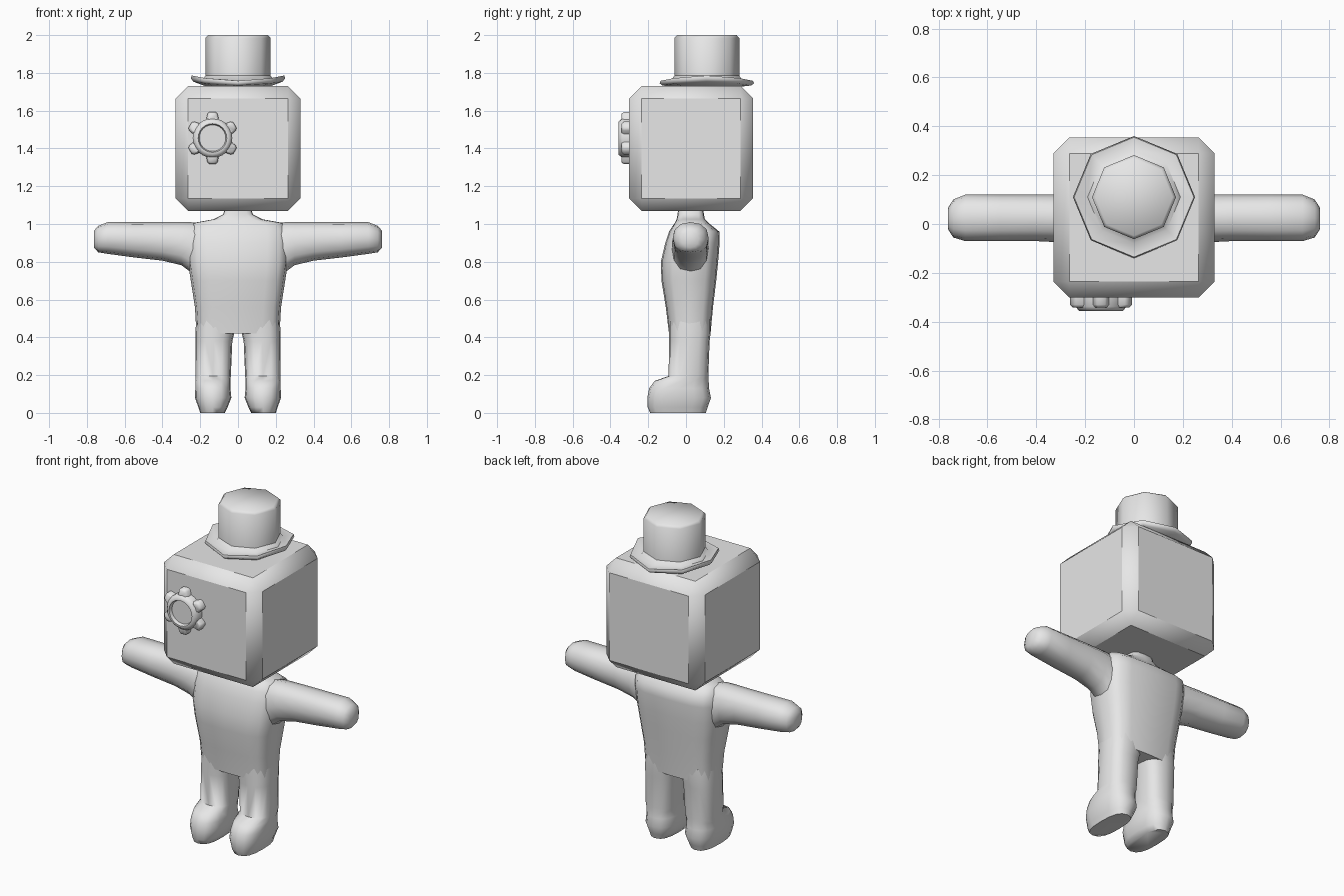
import bpy, bmesh, math
from mathutils import Vector

if "Cube" in bpy.data.objects:
    bpy.data.objects.remove(bpy.data.objects["Cube"])

grey = bpy.data.materials.new("plain_grey")
grey.diffuse_color = (0.8, 0.8, 0.8, 1)
grey.use_nodes = True
grey.node_tree.nodes["Principled BSDF"].inputs["Base Color"].default_value = grey.diffuse_color


def finish(name, bm, bevel=0, mirror=False, angle=65):
    bmesh.ops.recalc_face_normals(bm, faces=bm.faces)
    me = bpy.data.meshes.new(name)
    bm.to_mesh(me)
    bm.free()
    me.materials.append(grey)
    ob = bpy.data.objects.new(name, me)
    bpy.context.collection.objects.link(ob)
    if bevel:
        mod = ob.modifiers.new("bevel", 'BEVEL')
        mod.width, mod.segments = bevel, 1
        mod.limit_method, mod.angle_limit = 'ANGLE', math.radians(50)
    if mirror:
        ob.modifiers.new("mirror", 'MIRROR')
    bpy.ops.object.select_all(action='DESELECT')
    ob.select_set(True)
    bpy.context.view_layer.objects.active = ob
    bpy.ops.object.shade_smooth_by_angle(angle=math.radians(angle))
    return ob


def skin(bm, rings):
    """Bridge equal rings of points and cap both ends."""
    rows = [[bm.verts.new(p) for p in r] for r in rings]
    n = len(rows[0])
    for a, b in zip(rows, rows[1:]):
        for i in range(n):
            j = (i + 1) % n
            bm.faces.new((a[i], a[j], b[j], b[i]))
    bm.faces.new(rows[0])
    bm.faces.new(rows[-1])


def loft(name, sections, place, power, n=16, **kw):
    """Sections are (station, a_min, a_max, b_min, b_max) rounded boxes."""
    rings = []
    for t, a0, a1, b0, b1 in sections:
        ring = []
        for i in range(n):
            w = 2 * math.pi * i / n
            c, s = math.cos(w), math.sin(w)
            u = math.copysign(abs(c) ** (2 / power), c)
            v = math.copysign(abs(s) ** (2 / power), s)
            ring.append(place(t, (a0 + a1) / 2 + u * (a1 - a0) / 2,
                              (b0 + b1) / 2 + v * (b1 - b0) / 2))
        rings.append(ring)
    bm = bmesh.new()
    skin(bm, rings)
    return finish(name, bm, **kw)


def upright(t, a, b):
    return Vector((a, b, t))


def sideways(t, a, b):
    return Vector((t, a, b))


# Torso with shoulders and neck
loft("torso", [
    (0.42, -0.22, 0.22, -0.09, 0.13),
    (0.56, -0.228, 0.228, -0.107, 0.143),
    (0.70, -0.25, 0.25, -0.13, 0.16),
    (0.80, -0.265, 0.265, -0.133, 0.17),
    (0.90, -0.27, 0.27, -0.11, 0.178),
    (0.96, -0.265, 0.265, -0.09, 0.176),
    (1.005, -0.24, 0.24, -0.06, 0.12),
    (1.025, -0.13, 0.13, -0.05, 0.10),
    (1.05, -0.08, 0.08, -0.045, 0.095),
    (1.09, -0.065, 0.065, -0.04, 0.09)], upright, 3.6)

# Arms, with a flared underarm
loft("arms", [
    (0.18, -0.075, 0.12, 0.68, 1.0),
    (0.25, -0.075, 0.12, 0.745, 1.01),
    (0.30, -0.075, 0.12, 0.782, 1.01),
    (0.40, -0.07, 0.12, 0.806, 1.01),
    (0.55, -0.07, 0.12, 0.823, 1.01),
    (0.69, -0.07, 0.12, 0.842, 1.01),
    (0.74, -0.055, 0.10, 0.85, 0.99),
    (0.762, -0.02, 0.065, 0.875, 0.965)], sideways, 2.3, n=12, mirror=True)

# Legs with feet pointing forward
loft("legs", [
    (0.0, 0.07, 0.20, -0.19, 0.105),
    (0.03, 0.055, 0.21, -0.203, 0.115),
    (0.08, 0.035, 0.228, -0.205, 0.132),
    (0.13, 0.04, 0.226, -0.195, 0.122),
    (0.17, 0.04, 0.226, -0.165, 0.12),
    (0.195, 0.038, 0.226, -0.092, 0.118),
    (0.38, 0.03, 0.225, -0.09, 0.125),
    (0.42, 0.02, 0.225, -0.09, 0.13),
    (0.50, 0.005, 0.222, -0.09, 0.13)], upright, 2.6, mirror=True)

# Head: a bevelled block
bm = bmesh.new()
bmesh.ops.create_cube(bm, size=1)
for v in bm.verts:
    v.co = Vector((v.co.x * 0.66, v.co.y * 0.655 + 0.027, v.co.z * 0.66 + 1.40))
finish("head", bm, bevel=0.065)


# Eight-sided hat
def hat_ring(r, z, curl=0):
    ring = []
    for i in range(8):
        w = math.pi * i / 4
        ring.append((r * math.cos(w), 0.11 + r * math.sin(w),
                     z + curl * math.cos(w) ** 2))
    return ring


bm = bmesh.new()
skin(bm, [hat_ring(0.16, 1.725), hat_ring(0.235, 1.733, 0.02),
          hat_ring(0.25, 1.745, 0.025), hat_ring(0.245, 1.758, 0.028),
          hat_ring(0.19, 1.76, 0.005), hat_ring(0.172, 1.785)])
finish("hat_brim", bm)

bm = bmesh.new()
skin(bm, [hat_ring(0.172, 1.74), hat_ring(0.172, 1.985),
          hat_ring(0.158, 2.0)])
finish("hat_crown", bm, angle=50)

# Gear eye: dished disc plus six teeth
GX, GZ = -0.135, 1.455


def gear_ring(r, y, n=24):
    return [(GX + r * math.cos(2 * math.pi * i / n), y,
             GZ + r * math.sin(2 * math.pi * i / n)) for i in range(n)]


bm = bmesh.new()
skin(bm, [gear_ring(0.105, -0.29), gear_ring(0.105, -0.338),
          gear_ring(0.088, -0.357), gear_ring(0.076, -0.357),
          gear_ring(0.070, -0.338)])
finish("gear_eye", bm, angle=50)

bm = bmesh.new()
for k in range(6):
    w = math.pi / 2 + k * math.pi / 3
    out = Vector((math.cos(w), 0, math.sin(w)))
    side = Vector((-out.z, 0, out.x))
    rings = []
    for y, inset in ((-0.29, 0), (-0.33, 0), (-0.342, 0.008)):
        r, h = 0.137 - inset, 0.027 - inset
        pts = [(0.09, -h - 0.008), (r - 0.01, -h), (r, -h + 0.01),
               (r, h - 0.01), (r - 0.01, h), (0.09, h + 0.008)]
        rings.append([Vector((GX, y, GZ)) + out * a + side * b for a, b in pts])
    skin(bm, rings)
finish("gear_teeth", bm, angle=50)
